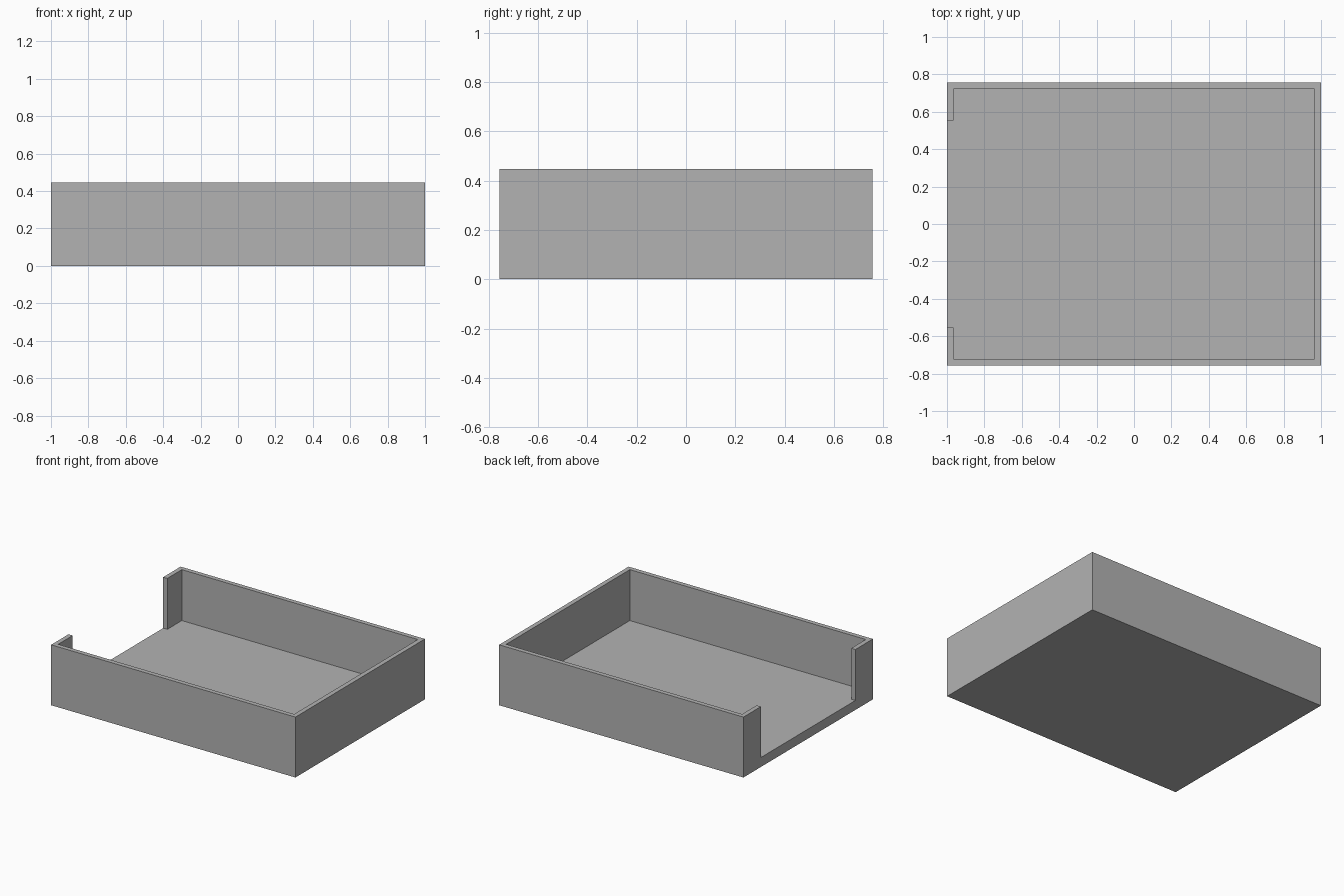
import bpy
import bmesh

cube = bpy.data.objects.get("Cube")
if cube:
    bpy.data.objects.remove(cube, do_unlink=True)

HALF_X, HALF_Y, HEIGHT = 1.0, 0.757, 0.447
WALL, FLOOR = 0.034, 0.07
OPENING = 0.553  # half width of the gap in the end wall

grey = bpy.data.materials.new("plain grey")
grey.use_nodes = True
colour = (0.45, 0.45, 0.45, 1)
grey.diffuse_color = colour
grey.node_tree.nodes["Principled BSDF"].inputs["Base Color"].default_value = colour


def prism(name, outline, bottom, top):
    """Extrude a flat outline straight up into a solid."""
    bm = bmesh.new()
    face = bm.faces.new([bm.verts.new((x, y, bottom)) for x, y in outline])
    raised = bmesh.ops.extrude_face_region(bm, geom=[face])["geom"]
    verts = [v for v in raised if isinstance(v, bmesh.types.BMVert)]
    bmesh.ops.translate(bm, verts=verts, vec=(0, 0, top - bottom))
    bmesh.ops.recalc_face_normals(bm, faces=bm.faces)
    mesh = bpy.data.meshes.new(name)
    bm.to_mesh(mesh)
    bm.free()
    mesh.materials.append(grey)
    obj = bpy.data.objects.new(name, mesh)
    bpy.context.collection.objects.link(obj)
    return obj


# Solid block for the tray
tray = prism("open_tray", [(-HALF_X, -HALF_Y), (HALF_X, -HALF_Y),
                           (HALF_X, HALF_Y), (-HALF_X, HALF_Y)], 0, HEIGHT)

# Cavity outline: inner floor plus the gap through the end wall
inner_x, inner_y = HALF_X - WALL, HALF_Y - WALL
half = [(-HALF_X - WALL, OPENING), (-inner_x, OPENING),
        (-inner_x, inner_y), (inner_x, inner_y)]
outline = half + [(x, -y) for x, y in reversed(half)]
cavity = prism("cavity_cutter", outline, FLOOR, HEIGHT + WALL)
cavity.hide_render = True

# Hollow out the block, then drop the cutter
cut = tray.modifiers.new("cavity", "BOOLEAN")
cut.operation = "DIFFERENCE"
cut.solver = "EXACT"
cut.object = cavity
bpy.context.view_layer.objects.active = tray
bpy.ops.object.modifier_apply(modifier=cut.name)
bpy.data.objects.remove(cavity, do_unlink=True)
